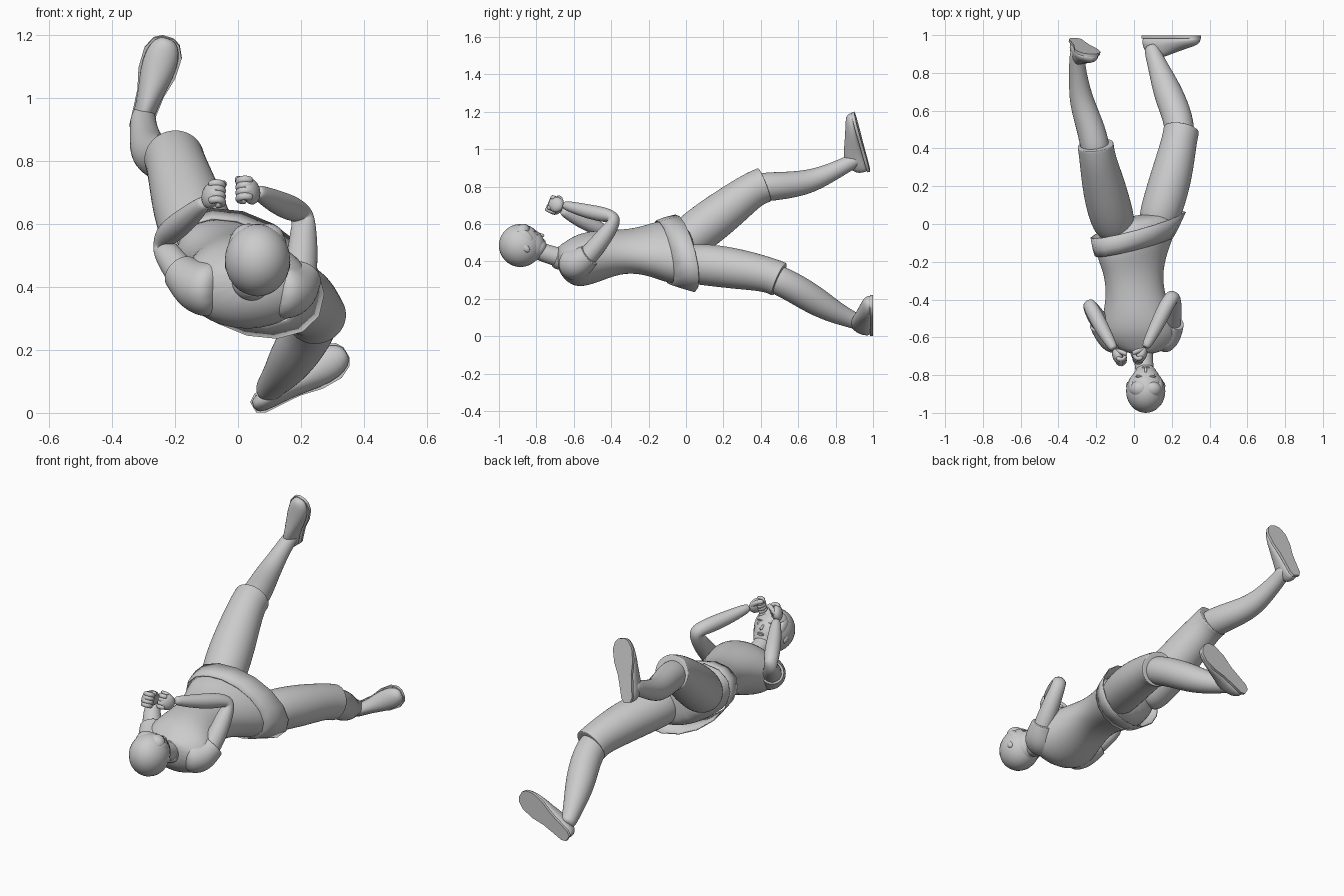
import bpy, bmesh, math
from mathutils import Vector as V, Matrix

if "Cube" in bpy.data.objects:
    bpy.data.objects.remove(bpy.data.objects["Cube"])

def finish(name, bm, sub=0, angle=50):
    bmesh.ops.recalc_face_normals(bm, faces=bm.faces)
    me = bpy.data.meshes.new(name)
    bm.to_mesh(me)
    bm.free()
    ob = bpy.data.objects.new(name, me)
    bpy.context.collection.objects.link(ob)
    if sub:
        m = ob.modifiers.new("smooth", 'SUBSURF')
        m.levels = m.render_levels = sub
        me.polygons.foreach_set("use_smooth", [True] * len(me.polygons))
    else:
        bpy.ops.object.select_all(action='DESELECT')
        ob.select_set(True)
        bpy.context.view_layer.objects.active = ob
        bpy.ops.object.shade_smooth_by_angle(angle=math.radians(angle))
    return ob

def loft(name, rings, sub=2, caps=True):
    bm = bmesh.new()
    vs = [[bm.verts.new(p) for p in r] for r in rings]
    n = len(vs[0])
    for a, b in zip(vs, vs[1:]):
        for i in range(n):
            bm.faces.new((a[i], a[(i + 1) % n], b[(i + 1) % n], b[i]))
    if caps:
        bm.faces.new(vs[0])
        bm.faces.new(vs[-1])
    return finish(name, bm, sub)

def ellipse(c, a, b, u, v, n=16):
    return [c + u * (a * math.cos(2 * math.pi * i / n)) + v * (b * math.sin(2 * math.pi * i / n))
            for i in range(n)]

def limb(name, pts, hem=False, n=12, sub=2):
    """Round tube through (x, y, z, radius) points; hem makes a crisp open-looking end."""
    P = [V(p[:3]) for p in pts]
    R = [p[3] * 1.03 for p in pts]
    u, rings = None, []
    for i, c in enumerate(P):
        t = (P[min(i + 1, len(P) - 1)] - P[max(i - 1, 0)]).normalized()
        if u is None:
            u = t.orthogonal()
        u = (u - t * u.dot(t)).normalized()
        v = t.cross(u)
        if i == 0:
            rings.append(ellipse(c - t * R[0] * .35, R[0] * .6, R[0] * .6, u, v, n))
        rings.append(ellipse(c, R[i], R[i], u, v, n))
    if hem:
        rings.append(ellipse(c + t * .005, R[-1], R[-1], u, v, n))
        rings.append(ellipse(c + t * .005, R[-1] * .8, R[-1] * .8, u, v, n))
    else:
        rings.append(ellipse(c + t * R[-1] * .4, R[-1] * .6, R[-1] * .6, u, v, n))
    return loft(name, rings, sub)

def ball(name, loc, radii, axes=None, seg=24):
    bm = bmesh.new()
    bmesh.ops.create_uvsphere(bm, u_segments=seg, v_segments=seg // 2, radius=1)
    rot = Matrix(axes).transposed() if axes else Matrix.Identity(3)
    for w in bm.verts:
        w.co = V(loc) + rot @ V([w.co[k] * radii[k] for k in range(3)])
    return finish(name, bm, angle=80)

def frame(roll, yaw):
    r = math.radians(roll)
    return V((math.cos(r), yaw, math.sin(r))), V((-math.sin(r), 0, math.cos(r)))

def body_rings(rows):
    return [ellipse(V((x, y, z)), a, b, *frame(roll, yaw)) for x, y, z, a, b, roll, yaw in rows]

# torso twisting from level shoulders to rolled hips
loft("torso", body_rings([
    (.045, -.69, .425, .06, .055, 0, 0), (.038, -.655, .40, .16, .10, 0, 0),
    (.028, -.58, .402, .222, .152, 0, 0), (.018, -.46, .43, .180, .142, -5, 0),
    (0, -.33, .457, .153, .112, -16, .1), (0, -.21, .455, .178, .124, -26, .2),
    (.005, -.115, .447, .228, .152, -30, .25), (.02, -.02, .443, .235, .15, -30, .25),
    (.028, .05, .44, .17, .11, -30, .1)]))

# flared shirt hem around the hips
hem = loft("shirt_hem", body_rings([
    (.002, -.12, .447, .225, .152, -30, .25), (.01, -.075, .446, .246, .166, -30, .26),
    (.022, -.005, .443, .272, .182, -30, .27)]), sub=0, caps=False)
solid = hem.modifiers.new("thickness", 'SOLIDIFY')
solid.thickness = .006

# trouser legs
limb("trouser_leg_low", [(.12, .0, .388, .105), (.16, .12, .382, .114), (.205, .28, .36, .110),
                         (.24, .44, .33, .094), (.25, .495, .306, .096)], hem=True)
limb("trouser_leg_raised", [(-.10, -.02, .495, .112), (-.13, .08, .575, .122), (-.165, .22, .68, .114),
                            (-.195, .355, .785, .096), (-.203, .415, .808, .097)], hem=True)

# lower legs
limb("lower_leg_low", [(.245, .46, .315, .08), (.235, .56, .27, .080), (.182, .69, .19, .080),
                       (.14, .80, .125, .060), (.105, .89, .088, .045), (.095, .93, .07, .042)])
limb("lower_leg_raised", [(-.20, .38, .795, .08), (-.225, .50, .803, .076), (-.28, .65, .820, .066),
                          (-.295, .77, .872, .05), (-.302, .86, .918, .042), (-.300, .91, .945, .040)])

# shoes: domed upper on a flat sole
STATIONS = [(0, .018, .06), (.025, .034, .10), (.09, .038, .128), (.15, .043, .110),
            (.22, .060, .085), (.29, .061, .064), (.33, .042, .052), (.345, .018, .035)]

def shoe(name, heel, toe):
    heel, toe = V(heel), V(toe)
    d = (toe - heel).normalized()
    k = (toe - heel).length / .345
    n = V((0, 1, 0))
    n = (n - d * n.dot(d)).normalized()
    w = d.cross(n)
    upper, sole = [], []
    for t, hw, h in STATIONS:
        c = heel + d * t * k
        arc = [math.pi * i / 8 for i in range(9)]
        upper.append([c + w * hw * math.cos(a) - n * (.008 + (h - .008) * math.sin(a) ** .8) for a in arc])
        s = hw + .001
        sole.append([c + w * s, c + w * s - n * .016, c - w * s - n * .016, c - w * s])
    loft(name + "_upper", upper, sub=1)
    loft(name + "_sole", sole, sub=0)

shoe("shoe_low", (.048, .999, .018), (.345, .999, .192))
shoe("shoe_raised", (-.318, .985, .885), (-.222, .90, 1.195))

# sleeves and arms
limb("sleeve_right", [(.13, -.61, .385, .095), (.18, -.575, .385, .084), (.203, -.52, .43, .064)], hem=True)
limb("sleeve_left", [(-.08, -.61, .39, .095), (-.135, -.575, .40, .084), (-.18, -.52, .445, .062)], hem=True)
limb("arm_right", [(.19, -.56, .39, .055), (.205, -.47, .49, .051), (.208, -.40, .585, .042),
                   (.207, -.375, .630, .036), (.175, -.425, .648, .042), (.125, -.53, .668, .039),
                   (.065, -.645, .70, .026)])
limb("arm_left", [(-.14, -.57, .40, .055), (-.195, -.50, .46, .050), (-.237, -.43, .525, .040),
                  (-.243, -.415, .547, .034), (-.21, -.475, .58, .042), (-.165, -.56, .615, .039),
                  (-.11, -.655, .665, .026)])

# fists with curled fingers
def fist(side, c, d, inward):
    c, d = V(c), V(d).normalized()
    p = V((inward, 0, 0))
    p = (p - d * p.dot(d)).normalized()
    w = d.cross(p)
    if w.z < 0:
        w = -w
    ball("palm_" + side, c - p * .004, (.044, .026, .042), (d, p, w), 16)
    for i in range(4):
        o = c + w * (.029 - .019 * i)
        path = [o + d * .020 - p * .014, o + d * .040 - p * .004, o + d * .038 + p * .022,
                o + d * .016 + p * .031, o + p * .018]
        limb("finger_%s_%d" % (side, i + 1), [(*q, .0135) for q in path], n=8, sub=1)
    path = [c - d * .025 + w * .02, c + w * .040 + p * .018, c + d * .022 + w * .040 + p * .034]
    limb("thumb_" + side, [(*q, .0135) for q in path], n=8, sub=1)

fist("right", (.037, -.693, .703), (-.45, -.80, .30), -1)
fist("left", (-.083, -.70, .69), (.4, -.75, .35), 1)

# neck and collar
limb("neck", [(.045, -.64, .41, .056), (.05, -.71, .43, .05), (.058, -.80, .46, .05)])
limb("collar", [(.04, -.665, .415, .068), (.046, -.695, .424, .058)], hem=True)

# head in its own frame: right, forward, up
X, F, U = V((1, 0, 0)), V((0, .75, .66)).normalized(), V((0, -.66, .75)).normalized()
AX = (X, F, U)
HC = V((.062, -.885, .485))

def at(x, f, u):
    return HC + X * x + F * f + U * u

ball("hair", HC, (.104, .115, .115), AX, 32)
ball("face", at(0, .036, -.025), (.080, .084, .096), AX, 32)
ball("jaw", at(0, .053, -.072), (.060, .060, .048), AX)
ball("chin", at(0, .090, -.095), (.025, .02, .018), AX, 16)
limb("nose", [(*at(0, .112, -.008), .005), (*at(0, .122, -.03), .007), (*at(0, .126, -.042), .009)], n=8, sub=1)
for x, s in ((-1, "left"), (1, "right")):
    ball("eye_" + s, at(x * .032, .105, -.012), (.017, .008, .008), AX, 16)
    ball("brow_" + s, at(x * .034, .108, .006), (.020, .006, .004), AX, 16)
    ball("ear_" + s, at(x * .092, .012, -.03), (.012, .018, .025), AX, 16)
    # side locks lying against the temples
    ball("side_lock_" + s, at(x * .070, .046, .012), (.023, .036, .055), AX)

# shallow swept fringe over the forehead
ball("fringe_left", at(-.028, .053, .046), (.055, .050, .044), AX)
ball("fringe_right", at(.034, .053, .050), (.050, .048, .040), AX)

# mouth
for z, r, nm in ((-.060, .005, "upper_lip"), (-.068, .0055, "lower_lip")):
    ball(nm, at(0, .110, z), (.021, .007, r), AX, 16)
